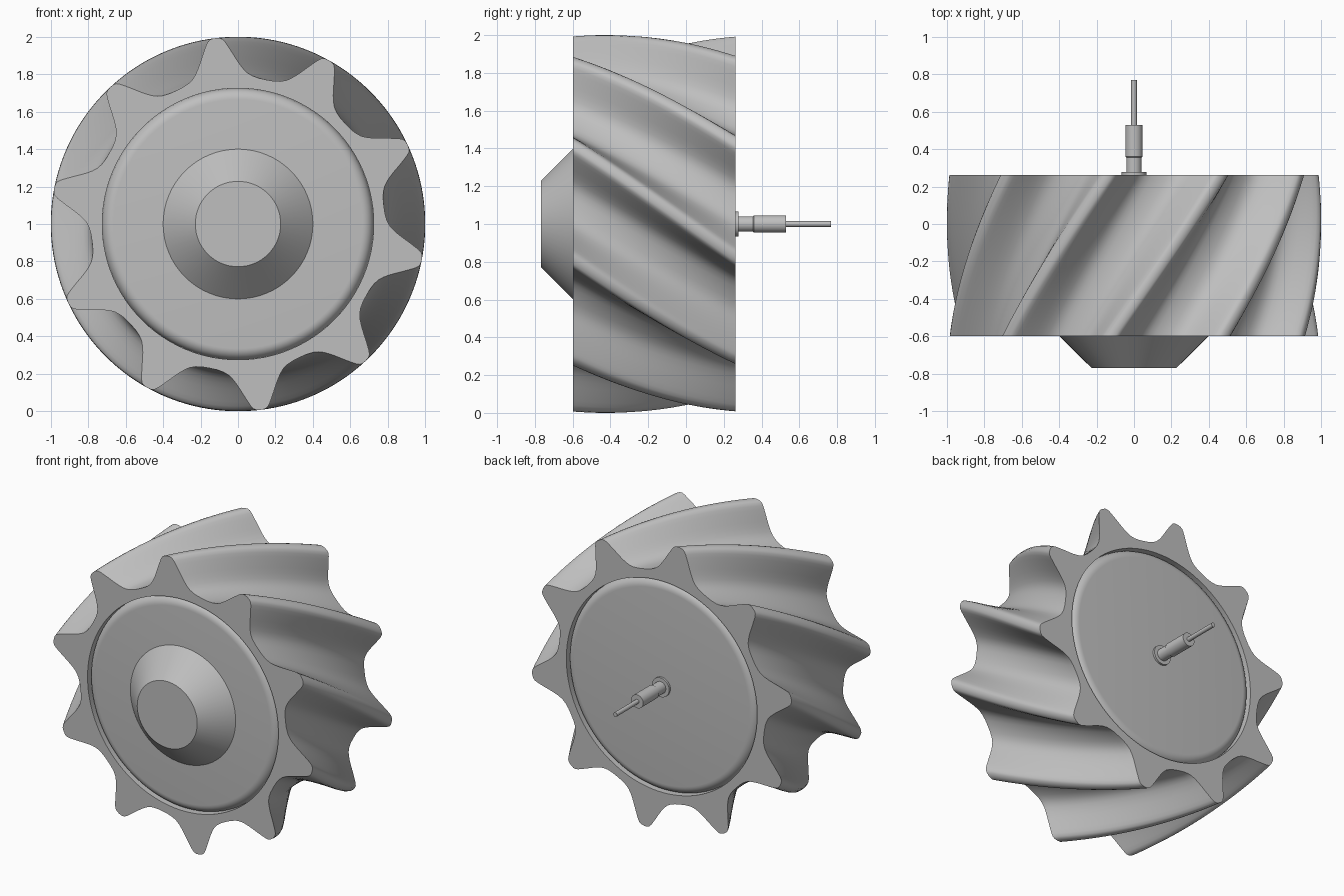
import bpy, bmesh, math

if "Cube" in bpy.data.objects:
    bpy.data.objects.remove(bpy.data.objects["Cube"])

TEETH = 10
Y_FRONT, Y_BACK = -0.597, 0.263
TWIST = math.radians(-35.3)      # rotation of the teeth from front to back
TIP = math.radians(97)           # angle of one tooth tip on the front face
R_HOLE, FILLET = 0.725, 0.06
LAYERS = 28

metal = bpy.data.materials.new("grey_metal")
metal.diffuse_color = (0.52, 0.52, 0.52, 1)
metal.use_nodes = True
metal.node_tree.nodes["Principled BSDF"].inputs["Base Color"].default_value = metal.diffuse_color


def finish(name, bm, angle=30):
    bmesh.ops.remove_doubles(bm, verts=bm.verts, dist=1e-6)
    bmesh.ops.recalc_face_normals(bm, faces=bm.faces)
    me = bpy.data.meshes.new(name)
    bm.to_mesh(me)
    bm.free()
    ob = bpy.data.objects.new(name, me)
    bpy.context.collection.objects.link(ob)
    me.materials.append(metal)
    bpy.ops.object.select_all(action='DESELECT')
    ob.select_set(True)
    bpy.context.view_layer.objects.active = ob
    bpy.ops.object.shade_smooth_by_angle(angle=math.radians(angle))
    return ob


def bridge(bm, a, b):
    n = len(a)
    for i in range(n):
        j = (i + 1) % n
        bm.faces.new((a[i], a[j], b[j], b[i]))


def ring(bm, polar, y):
    return [bm.verts.new((r * math.cos(t), y, 1 + r * math.sin(t))) for t, r in polar]


def lathe(name, profile, seg=64):
    """Turn (radius, y) points about the long axis and cap both ends."""
    bm = bmesh.new()
    rings = [ring(bm, [(2 * math.pi * i / seg, r) for i in range(seg)], y) for r, y in profile]
    for a, b in zip(rings, rings[1:]):
        bridge(bm, a, b)
    bm.faces.new(rings[0])
    bm.faces.new(rings[-1])
    return finish(name, bm)


# Half tooth outline: degrees from the tip, radius
half = [(0, 1.0), (1.3, 0.998), (2.2, 0.99), (3.0, 0.973), (3.8, 0.95), (5, 0.917),
        (6.2, 0.885), (7.5, 0.855), (9, 0.828), (10.5, 0.809), (12.5, 0.795),
        (15, 0.787), (18, 0.785)]
tooth = half + [(36 - a, r) for a, r in half[-2:0:-1]]
outline = [(math.radians(a + 360 / TEETH * k), r) for k in range(TEETH) for a, r in tooth]

# Helical toothed ring with a shallow bore at each end
bm = bmesh.new()
rings = []
for i in range(LAYERS + 1):
    f = i / LAYERS
    turn = TIP + TWIST * f
    rings.append(ring(bm, [(t + turn, r) for t, r in outline], Y_FRONT + (Y_BACK - Y_FRONT) * f))
for a, b in zip(rings, rings[1:]):
    bridge(bm, a, b)
for outer, y, depth, turn in ((rings[0], Y_FRONT, FILLET + 0.02, TIP),
                              (rings[-1], Y_BACK, -FILLET - 0.02, TIP + TWIST)):
    circle = [(t + turn, R_HOLE) for t, r in outline]
    lip = ring(bm, circle, y)
    bridge(bm, outer, lip)
    bridge(bm, lip, ring(bm, circle, y + depth))
finish("helical_gear", bm)

# Core disc with rounded rims, flush with both gear faces
arc = [(R_HOLE - FILLET + FILLET * math.sin(a), FILLET - FILLET * math.cos(a))
       for a in (math.pi / 2 * i / 8 for i in range(9))]
lathe("core_disc", [(r, Y_FRONT + d) for r, d in arc] + [(r, Y_BACK - d) for r, d in reversed(arc)], 96)

# Tapered front boss
lathe("front_boss", [(0.40, Y_FRONT + 0.005), (0.40, Y_FRONT), (0.228, -0.768)])

# Rear stub: collar, shaft and thin pin
lathe("rear_collar", [(0.066, Y_BACK - 0.01), (0.066, 0.277)], 32)
lathe("rear_shaft", [(0.041, 0.27), (0.041, 0.355), (0.046, 0.36), (0.046, 0.53)], 32)
lathe("rear_pin", [(0.015, 0.52), (0.015, 0.768)], 24)
